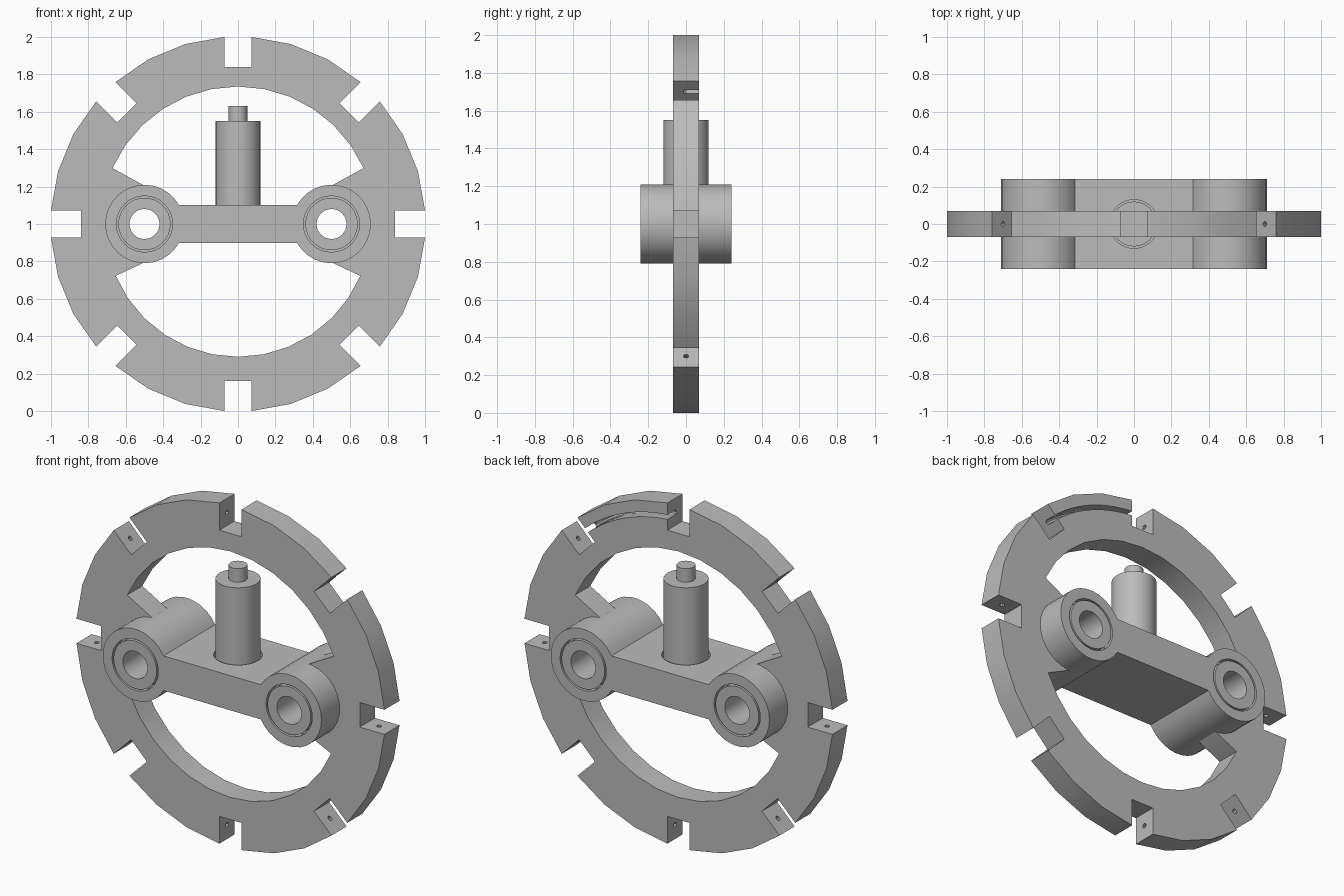
import bpy, bmesh
from math import sin, cos, pi, radians, atan2, hypot

cube = bpy.data.objects.get("Cube")
if cube:
    bpy.data.objects.remove(cube, do_unlink=True)

grey = bpy.data.materials.new("plain_grey")
grey.use_nodes = True
grey.diffuse_color = (0.5, 0.5, 0.5, 1)
grey.node_tree.nodes["Principled BSDF"].inputs["Base Color"].default_value = (0.5, 0.5, 0.5, 1)

CZ = 1.0        # height of the wheel axis
HALF = 0.07     # half thickness of the wheel
DEPTH = 0.24    # half depth of the carrier
BOSS_X, BOSS_R = 0.5, 0.21
GROOVE_R = 0.92


def finish(name, bm):
    bmesh.ops.recalc_face_normals(bm, faces=bm.faces[:])
    mesh = bpy.data.meshes.new(name)
    bm.to_mesh(mesh)
    bm.free()
    mesh.materials.append(grey)
    ob = bpy.data.objects.new(name, mesh)
    bpy.context.collection.objects.link(ob)
    return ob


def prism(name, outline, y0, y1):
    """Extrude an (x, z) outline, measured from the axis, along y."""
    bm = bmesh.new()
    face = bm.faces.new([bm.verts.new((x, y0, CZ + z)) for x, z in outline])
    out = bmesh.ops.extrude_face_region(bm, geom=[face])["geom"]
    moved = [v for v in out if isinstance(v, bmesh.types.BMVert)]
    bmesh.ops.translate(bm, verts=moved, vec=(0, y1 - y0, 0))
    return finish(name, bm)


def lathe(name, profile, steps, cx=0.0):
    """Revolve a closed (radius, y) profile about a y-parallel axis."""
    bm = bmesh.new()
    rings = []
    for i in range(steps):
        a = 2 * pi * i / steps
        rings.append([bm.verts.new((cx + r * cos(a), y, CZ + r * sin(a))) for r, y in profile])
    n = len(profile)
    for i in range(steps):
        p, q = rings[i], rings[(i + 1) % steps]
        for j in range(n):
            k = (j + 1) % n
            bm.faces.new((p[j], p[k], q[k], q[j]))
    return finish(name, bm)


def cylinder(name, radius, z0, z1, steps=32):
    bm = bmesh.new()
    bmesh.ops.create_cone(bm, cap_ends=True, segments=steps, radius1=radius,
                          radius2=radius, depth=z1 - z0)
    bmesh.ops.translate(bm, verts=bm.verts[:], vec=(0, 0, (z0 + z1) / 2))
    return finish(name, bm)


def arc(r, a0, a1, n, cx=0.0):
    angles = [radians(a0 + (a1 - a0) * i / n) for i in range(n + 1)]
    return [(cx + r * cos(a), r * sin(a)) for a in angles]


def cut(ob, cutters):
    """Subtract the cutters and bake the result."""
    for c in cutters:
        mod = ob.modifiers.new("cut", 'BOOLEAN')
        mod.operation, mod.solver, mod.object = 'DIFFERENCE', 'EXACT', c
    bpy.context.view_layer.update()
    graph = bpy.context.evaluated_depsgraph_get()
    mesh = bpy.data.meshes.new_from_object(ob.evaluated_get(graph))
    ob.modifiers.clear()
    ob.data = mesh
    for c in cutters:
        bpy.data.objects.remove(c, do_unlink=True)


# Wheel outline: eight faceted rim sectors separated by square notches
notch = 0.072
rim_r = hypot(1.0, notch)
lead = math_lead = atan2(notch, 1.0) * 180 / pi
outline = []
for k in range(8):
    t = radians(45 * k)
    for s in (-notch, notch):
        outline.append((0.84 * cos(t) - s * sin(t), 0.84 * sin(t) + s * cos(t)))
    outline += arc(rim_r, 45 * k + lead, 45 * (k + 1) - lead, 3)
wheel = prism("notched_wheel", outline, -HALF, HALF)

# Upper and lower openings, leaving webs out to the bosses
upper = arc(0.735, 24, 156, 12) + [(-0.5, 0.205), (-0.3, 0.05), (0.3, 0.05), (0.5, 0.205)]
lower = arc(0.71, -23, -157, 12) + [(-0.5, -0.205), (-0.3, -0.05), (0.3, -0.05), (0.5, -0.205)]
cutters = [prism("opening_cutter", o, -0.2, 0.2) for o in (upper, lower)]
cutters += [prism("bore_cutter", arc(0.1, 0, 345, 23, x), -0.2, 0.2) for x in (-BOSS_X, BOSS_X)]

# Small wire channel running round inside the rim, open to the back in one sector
cutters.append(lathe("channel_cutter",
                     [(GROOVE_R + x, y) for x, y in arc(0.014, 0, 315, 7)], 96))
slot = arc(GROOVE_R + 0.013, 46, 89, 16) + arc(GROOVE_R - 0.013, 89, 46, 16)
cutters.append(prism("slot_cutter", slot, 0.0, 0.1))
cut(wheel, cutters)

# Carrier: two round bosses joined by a flat bar
right_end = arc(BOSS_R, -151, 151, 26, BOSS_X)
carrier = prism("carrier", right_end + [(-x, -z) for x, z in right_end], -DEPTH, DEPTH)
cutters = [prism("bushing_cutter", arc(0.15, 0, 348.75, 31, x), -0.4, 0.4)
           for x in (-BOSS_X, BOSS_X)]
cutters.append(cylinder("post_socket_cutter", 0.13, 1.07, 1.2))
cut(carrier, cutters)

# Bushings with a fine groove round each end
half = [(0.08, DEPTH), (0.14, DEPTH), (0.14, 0.2), (0.15, 0.2)]
bushing = half + [(r, -y) for r, y in reversed(half)]
parts = [wheel, carrier]
for side, x in (("left", BOSS_X), ("right", -BOSS_X)):
    parts.append(lathe(side + "_bushing", bushing, 32, x))

# Upright post with a narrow tip
parts.append(cylinder("post", 0.12, 1.05, 1.55))
parts.append(cylinder("post_tip", 0.05, 1.54, 1.63, 24))

# Smooth shading with sharp edges kept
bpy.ops.object.select_all(action='DESELECT')
for ob in parts:
    ob.select_set(True)
bpy.context.view_layer.objects.active = wheel
bpy.ops.object.shade_smooth_by_angle(angle=radians(30))
